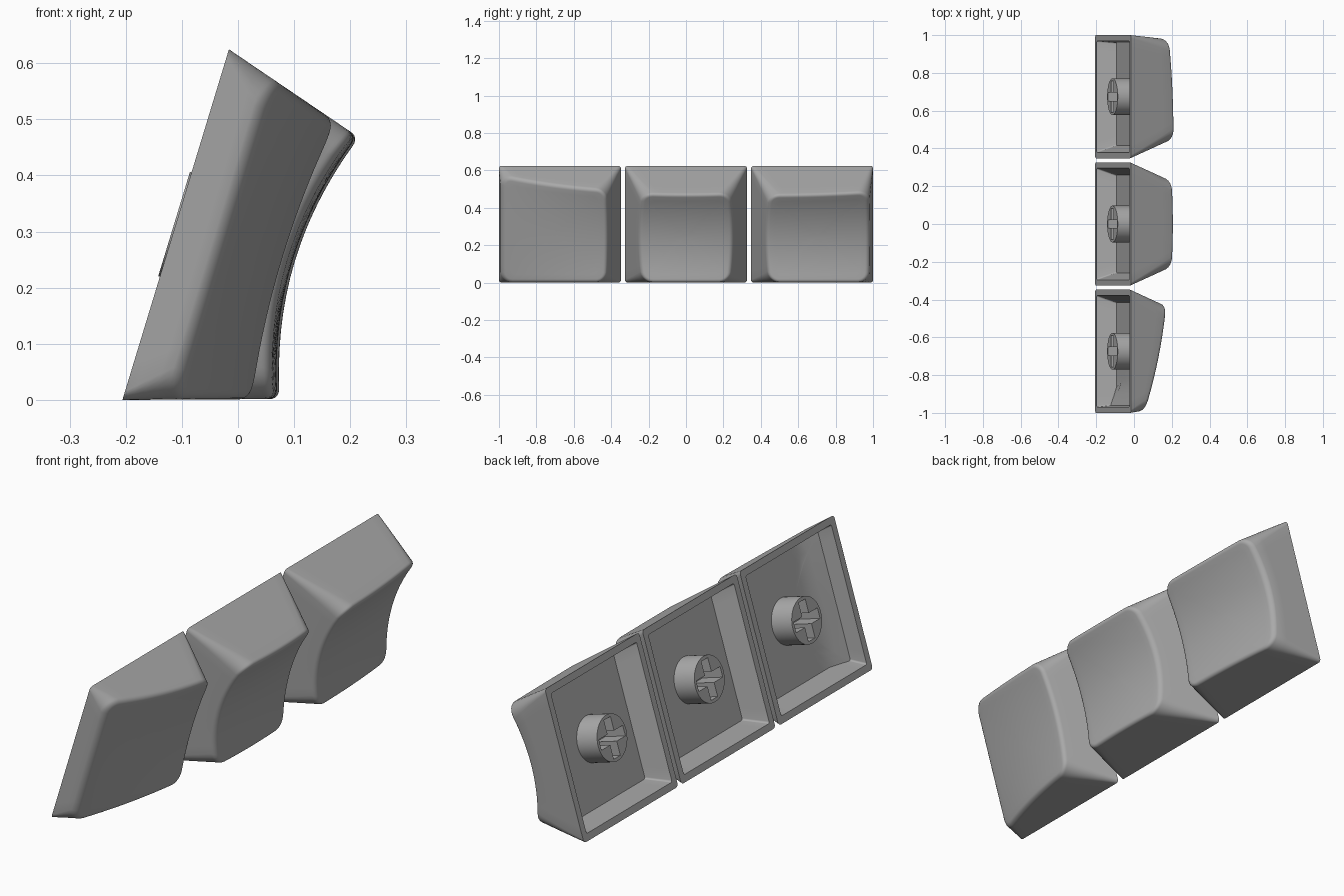
import bpy, bmesh
from math import sin, cos, pi, radians
from mathutils import Matrix

if "Cube" in bpy.data.objects:
    bpy.data.objects.remove(bpy.data.objects["Cube"], do_unlink=True)

LENGTH, HALF = 0.653, 0.326      # key footprint
MID = LENGTH / 2
PITCH = 0.674
END_SLOPE, RIM, DEPTH = 0.31, 0.03, 0.10
FILLET, LEAN = 0.026, radians(17)

# Key frame: x runs up the leaning base, y along the row, -z out of the key top
ANGLE = radians(16.9)
FRAME = Matrix(((sin(ANGLE), 0, -cos(ANGLE), -0.206),
                (0, 1, 0, 0),
                (cos(ANGLE), 0, sin(ANGLE), 0),
                (0, 0, 0, 1)))

grey = bpy.data.materials.new("key_grey")
grey.use_nodes = True
GREY = (0.4, 0.4, 0.4, 1)
grey.diffuse_color = GREY
grey.node_tree.nodes["Principled BSDF"].inputs["Base Color"].default_value = GREY


# Height of the dished top surface for each key
def middle_top(v, w):
    return 0.218 + 0.046 * v * v - 0.01 * w * w


def back_top(v, w):
    return 0.217 + 0.046 * v * v - 0.012 * w - 0.007 * w * w


def front_top(v, w):
    dish = 0.02 * (v * v - 1) * (w + 1.25) / 2.3
    return 0.179 + 0.052 * w - 0.012 * w * w + dish


# Rounded-rectangle template: (box position, outward direction) per point
def outline_template(arc=6, side=12):
    points = []
    corners = [(1, 1), (-1, 1), (-1, -1), (1, -1)]
    for i, (a, b) in enumerate(corners):
        for k in range(arc + 1):
            t = (i + k / arc) * pi / 2
            points.append((a, b, cos(t), sin(t)))
        c, d = corners[(i + 1) % 4]
        for k in range(1, side):
            f = k / side
            points.append((a + (c - a) * f, b + (d - b) * f, cos(t), sin(t)))
    return points


TEMPLATE = outline_template()


def finish(obj, angle=35):
    obj.data.materials.clear()
    obj.data.materials.append(grey)
    bpy.ops.object.select_all(action='DESELECT')
    obj.select_set(True)
    bpy.context.view_layer.objects.active = obj
    bpy.ops.object.shade_smooth_by_angle(angle=radians(angle))


def add_object(name, mesh, matrix):
    obj = bpy.data.objects.new(name, mesh)
    bpy.context.collection.objects.link(obj)
    obj.matrix_world = matrix
    return obj


def make_key(name, y, top, low_slope, high_slope):
    def surface(u, v):
        return top((u - MID) / 0.245, v / 0.24)

    def ring(height, wall, inset, radius):
        """Loop of points whose walls lean in according to their own height."""
        loop = []
        for a, b, c, d in TEMPLATE:
            u, v = MID + a * MID, b * HALF
            for _ in range(4):
                lean = wall(surface(u, v))
                half_u = MID - END_SLOPE * lean - inset - radius
                v0 = -HALF + low_slope * lean + inset + radius
                v1 = HALF - high_slope * lean - inset - radius
                u = MID + a * half_u + c * radius
                v = (v0 + v1) / 2 + b * (v1 - v0) / 2 + d * radius
            loop.append((u, v, -height(surface(u, v))))
        return loop

    def shrink(loop, s, height):
        mid_v = (min(p[1] for p in loop) + max(p[1] for p in loop)) / 2
        pts = [(MID + (p[0] - MID) * s, mid_v + (p[1] - mid_v) * s) for p in loop]
        return [(u, v, -height(surface(u, v))) for u, v in pts]

    def floor(h):
        return min(DEPTH, h - 0.03)

    def zero(h):
        return 0.0

    scales = (0.9, 0.78, 0.64, 0.48, 0.32, 0.16, 0.04)
    # Pocket floor, pocket mouth, then the outer walls
    floor_ring = ring(floor, floor, RIM, 0.008)
    loops = [shrink(floor_ring, s, floor) for s in reversed(scales)]
    loops += [floor_ring, ring(zero, zero, RIM, 0.008)]
    drop = FILLET * (1 - sin(LEAN))
    for t in (0, 0.25, 0.5, 0.75):
        def wall(h, t=t):
            return t * (h - drop)
        loops.append(ring(wall, wall, 0, 0.015 + 0.045 * t))
    # Rounded upper edge and dished top
    for k in range(7):
        a = LEAN + (pi / 2 - LEAN) * k / 6
        inset = FILLET * (cos(LEAN) - cos(a))
        loops.append(ring(lambda h: h - FILLET * (1 - sin(a)),
                          lambda h: h - drop, inset, 0.06 - inset))
    rim_loop = loops[-1]
    loops += [shrink(rim_loop, s, lambda h: h) for s in scales]

    bm = bmesh.new()
    rows = [[bm.verts.new(p) for p in loop] for loop in loops]
    count = len(TEMPLATE)
    for lower, upper in zip(rows, rows[1:]):
        for i in range(count):
            j = (i + 1) % count
            bm.faces.new((lower[i], lower[j], upper[j], upper[i]))
    bm.faces.new(rows[0])
    bm.faces.new(rows[-1])
    bmesh.ops.recalc_face_normals(bm, faces=bm.faces)
    mesh = bpy.data.meshes.new(name)
    bm.to_mesh(mesh)
    bm.free()
    finish(add_object(name, mesh, FRAME @ Matrix.Translation((0, y, 0))))


# Mounting stem with a cross-shaped socket
def box_cutter(name, size):
    bpy.ops.mesh.primitive_cube_add(size=1)
    cutter = bpy.context.object
    cutter.name = name
    cutter.scale = size
    cutter.hide_render = True
    return cutter


def make_stem_mesh():
    bpy.ops.mesh.primitive_cylinder_add(vertices=48, radius=0.097, depth=0.108)
    stem = bpy.context.object
    cutters = [box_cutter("socket_cutter_a", (0.165, 0.045, 0.19)),
               box_cutter("socket_cutter_b", (0.045, 0.165, 0.19))]
    for cutter in cutters:
        mod = stem.modifiers.new("socket", 'BOOLEAN')
        mod.operation, mod.solver, mod.object = 'DIFFERENCE', 'EXACT', cutter
    bpy.context.view_layer.update()
    graph = bpy.context.evaluated_depsgraph_get()
    mesh = bpy.data.meshes.new_from_object(stem.evaluated_get(graph))
    mesh.name = "stem"
    for obj in cutters + [stem]:
        bpy.data.objects.remove(obj, do_unlink=True)
    return mesh


stem_mesh = make_stem_mesh()
KEYS = [("front", -PITCH, front_top, 0.12, 0.37),
        ("middle", 0, middle_top, 0.37, 0.37),
        ("back", PITCH, back_top, 0.37, 0.09)]
for label, y, top, low, high in KEYS:
    make_key(label + "_key", y, top, low, high)
    place = FRAME @ Matrix.Translation((MID, y, -0.051))
    finish(add_object(label + "_stem", stem_mesh, place))
